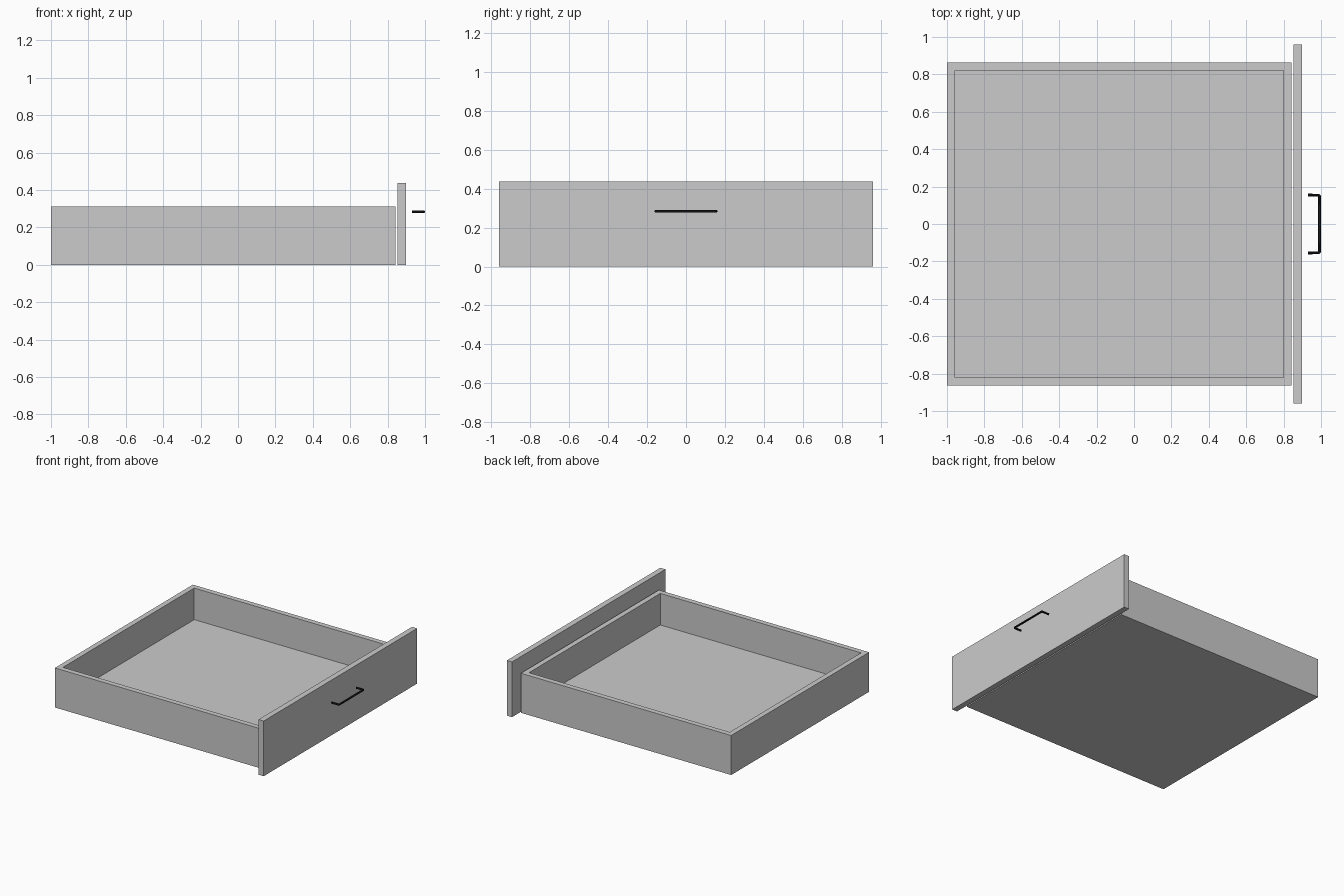
import bpy, bmesh
from mathutils import Vector

if "Cube" in bpy.data.objects:
    bpy.data.objects.remove(bpy.data.objects["Cube"])


def add_box(name, lo, hi):
    """Axis-aligned box between two corners; returns object and open bmesh."""
    lo, hi = Vector(lo), Vector(hi)
    bm = bmesh.new()
    bmesh.ops.create_cube(bm, size=1)
    for v in bm.verts:
        v.co = (lo + hi) / 2 + v.co * (hi - lo)
    ob = bpy.data.objects.new(name, bpy.data.meshes.new(name))
    bpy.context.collection.objects.link(ob)
    return ob, bm


def finish(ob, bm):
    bmesh.ops.recalc_face_normals(bm, faces=bm.faces)
    bm.to_mesh(ob.data)
    bm.free()


# Drawer tray: box with an inset top pushed down to the inner floor
WALL, FLOOR, TOP = 0.059, 0.063, 0.313
tray, bm = add_box("drawer_tray", (-1, -0.863, 0), (0.842, 0.863, TOP))
bm.normal_update()
top = max(bm.faces, key=lambda f: f.calc_center_median().z)
bmesh.ops.inset_region(bm, faces=[top], thickness=WALL)
res = bmesh.ops.extrude_discrete_faces(bm, faces=[top])
for v in res["faces"][0].verts:
    v.co.z = FLOOR
finish(tray, bm)

# Front panel, set slightly off the tray
panel, bm = add_box("front_panel", (0.852, -0.96, 0), (0.897, 0.96, 0.437))
finish(panel, bm)

# Handle: round bar with two short legs, swept along a path
R = 0.008
HX0, HX1, HY, HZ = 0.929, 1 - R, 0.162 - R, 0.284
C = 0.006  # small corner cut
path = [(HX0, -HY), (HX1 - C, -HY), (HX1, -HY + C),
        (HX1, HY - C), (HX1 - C, HY), (HX0, HY)]
curve = bpy.data.curves.new("handle", "CURVE")
curve.dimensions = "3D"
curve.bevel_depth = R
curve.bevel_resolution = 3
curve.use_fill_caps = True
spline = curve.splines.new("POLY")
spline.points.add(len(path) - 1)
for p, (x, y) in zip(spline.points, path):
    p.co = (x, y, HZ, 1)
handle = bpy.data.objects.new("handle", curve)
bpy.context.collection.objects.link(handle)

black = bpy.data.materials.new("black_metal")
black.diffuse_color = (0.01, 0.01, 0.01, 1)
black.use_nodes = True
black.node_tree.nodes["Principled BSDF"].inputs["Base Color"].default_value = black.diffuse_color
curve.materials.append(black)

# Convert the handle to a mesh and smooth its round sides
bpy.ops.object.select_all(action="DESELECT")
handle.select_set(True)
bpy.context.view_layer.objects.active = handle
bpy.ops.object.convert(target="MESH")
bpy.ops.object.shade_smooth_by_angle()
